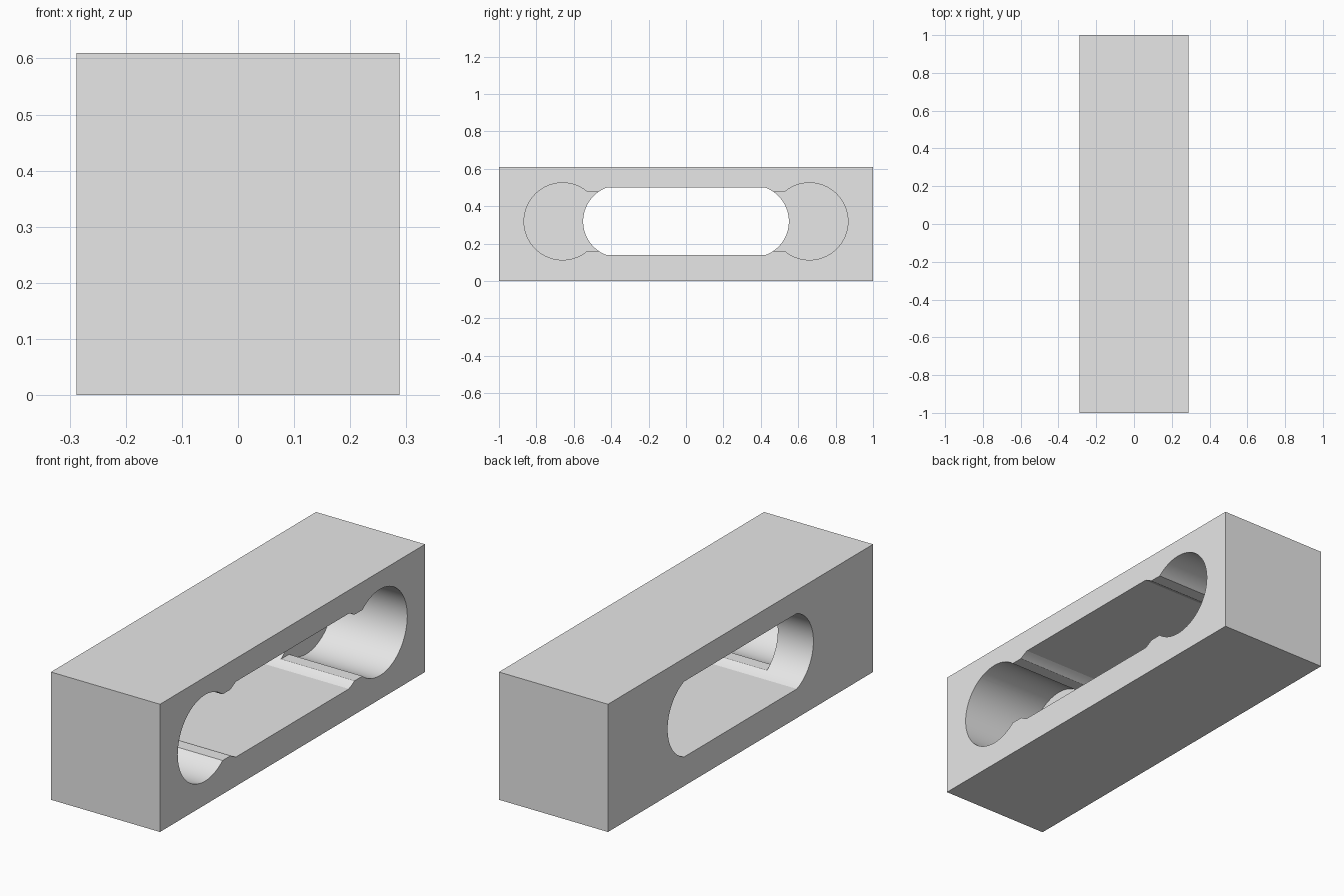
import bpy
import bmesh
import math

cube = bpy.data.objects.get("Cube")
if cube:
    bpy.data.objects.remove(cube, do_unlink=True)

HALF_WIDTH, HALF_LENGTH, HEIGHT = 0.288, 1.0, 0.61
AXIS_Z = 0.319          # height of the slot's centre line
POCKET_FLOOR = -0.10    # pockets are cut from +x down to here

grey = bpy.data.materials.new("light grey")
grey.use_nodes = True
grey.diffuse_color = (0.8, 0.8, 0.8, 1)
grey.node_tree.nodes["Principled BSDF"].inputs["Base Color"].default_value = (0.8, 0.8, 0.8, 1)


def prism(name, outline, x0, x1):
    """Extrude a y-z outline along x."""
    bm = bmesh.new()
    face = bm.faces.new([bm.verts.new((x0, y, z)) for y, z in outline])
    moved = bmesh.ops.extrude_face_region(bm, geom=[face])["geom"]
    verts = [v for v in moved if isinstance(v, bmesh.types.BMVert)]
    bmesh.ops.translate(bm, verts=verts, vec=(x1 - x0, 0, 0))
    bmesh.ops.recalc_face_normals(bm, faces=bm.faces)
    mesh = bpy.data.meshes.new(name)
    bm.to_mesh(mesh)
    bm.free()
    mesh.materials.append(grey)
    obj = bpy.data.objects.new(name, mesh)
    bpy.context.collection.objects.link(obj)
    return obj


def slot_outline(centre, radius, limit, steps):
    """Two mirrored arcs, joined by straight lines; limit is the arc's half angle."""
    arc = []
    for i in range(steps + 1):
        a = -limit + 2 * limit * i / steps
        arc.append((centre + radius * math.cos(a), radius * math.sin(a)))
    outline = arc + [(-y, -z) for y, z in arc]
    return [(y, z + AXIS_Z) for y, z in outline]


# Solid block
block = prism("slotted_block",
              [(-HALF_LENGTH, 0), (HALF_LENGTH, 0), (HALF_LENGTH, HEIGHT), (-HALF_LENGTH, HEIGHT)],
              -HALF_WIDTH, HALF_WIDTH)

# Through slot with shallow arc ends, and keyhole pockets with a linking channel
through_slot = prism("through_slot_cutter",
                     slot_outline(0.358, 0.192, math.asin(0.18 / 0.192), 40), -1, 1)
end_pockets = prism("end_pocket_cutter",
                    slot_outline(0.66, 0.206, math.pi - math.asin(0.158 / 0.206), 72),
                    POCKET_FLOOR, 1)

bpy.context.view_layer.objects.active = block
for cutter in (through_slot, end_pockets):
    cutter.hide_render = True
    mod = block.modifiers.new(cutter.name, 'BOOLEAN')
    mod.operation = 'DIFFERENCE'
    mod.solver = 'EXACT'
    mod.object = cutter
    bpy.ops.object.modifier_apply(modifier=mod.name)
    bpy.data.objects.remove(cutter, do_unlink=True)

# Smooth the bores, keep the edges crisp
bpy.ops.object.select_all(action='DESELECT')
block.select_set(True)
bpy.ops.object.shade_smooth_by_angle(angle=math.radians(20))
